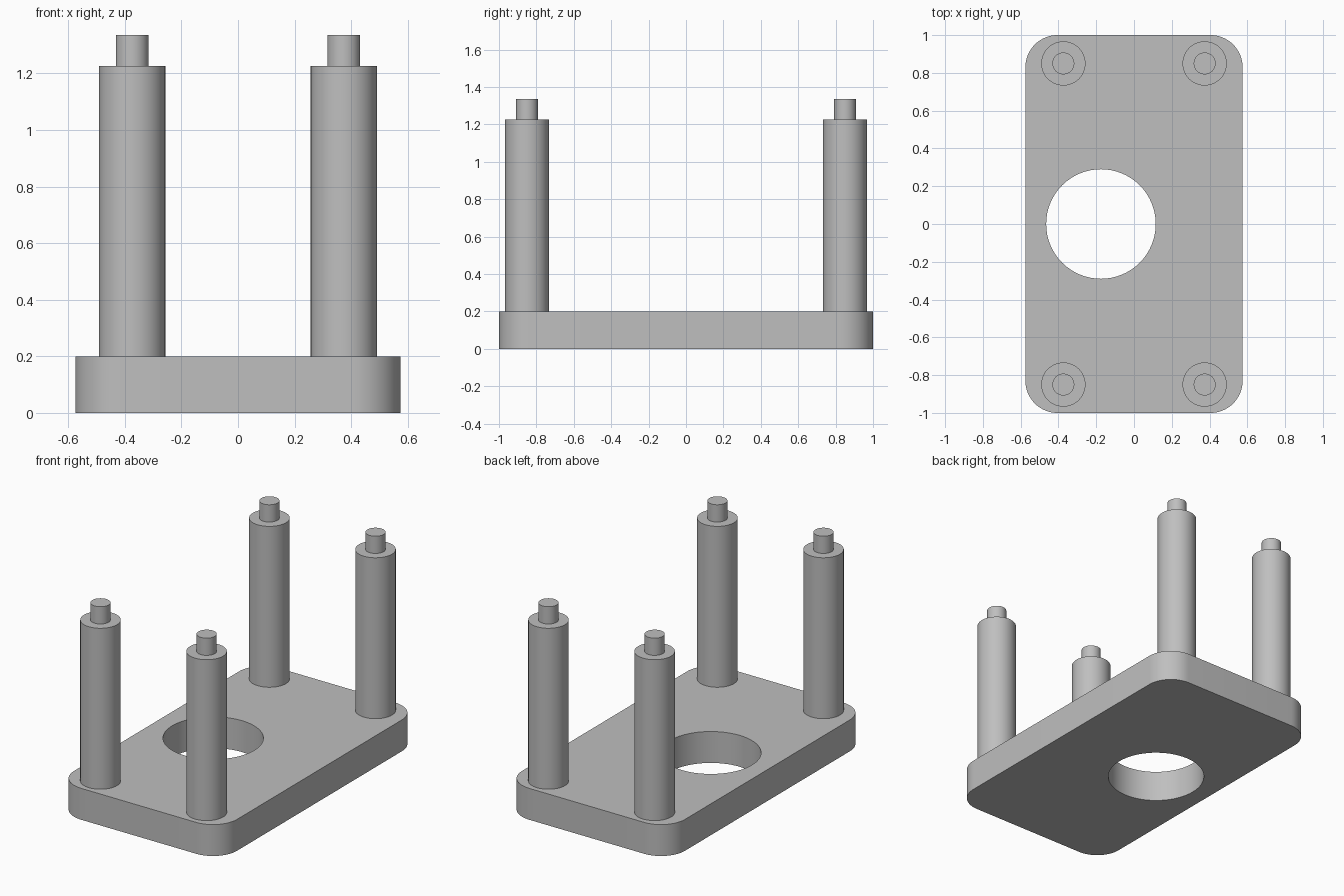
import bpy
import math
from mathutils import Vector

if "Cube" in bpy.data.objects:
    bpy.data.objects.remove(bpy.data.objects["Cube"], do_unlink=True)

HALF_X, HALF_Y, THICK, CORNER = 0.575, 1.0, 0.2, 0.17
POST_X, POST_Y = 0.374, 0.85

grey = bpy.data.materials.new("light_grey")
grey.use_nodes = True
colour = (0.52, 0.52, 0.52, 1)
grey.diffuse_color = colour
grey.node_tree.nodes["Principled BSDF"].inputs["Base Color"].default_value = colour


def finish(obj, name):
    obj.name = name
    obj.data.materials.append(grey)
    bpy.ops.object.select_all(action="DESELECT")
    obj.select_set(True)
    bpy.context.view_layer.objects.active = obj
    bpy.ops.object.shade_smooth_by_angle(angle=math.radians(30))


def arc(cx, cy, r, start, sweep, steps):
    angles = [start + sweep * i / steps for i in range(steps + 1)]
    return [Vector((cx + r * math.cos(a), cy + r * math.sin(a), 0)) for a in angles]


def add_loop(curve, points):
    spline = curve.splines.new("POLY")
    spline.points.add(len(points) - 1)
    for p, co in zip(spline.points, points):
        p.co = (*co, 1)
    spline.use_cyclic_u = True


# Base plate: rounded rectangle with an off-centre round hole
curve = bpy.data.curves.new("plate_outline", "CURVE")
curve.dimensions = "2D"
curve.fill_mode = "BOTH"
curve.extrude = THICK / 2
outline = []
for i, (sx, sy) in enumerate([(1, 1), (-1, 1), (-1, -1), (1, -1)]):
    outline += arc(sx * (HALF_X - CORNER), sy * (HALF_Y - CORNER), CORNER,
                   i * math.pi / 2, math.pi / 2, 16)
add_loop(curve, outline)
add_loop(curve, arc(-0.175, 0, 0.29, 0, math.tau, 64)[:-1])
plate = bpy.data.objects.new("base_plate", curve)
plate.location.z = THICK / 2
bpy.context.collection.objects.link(plate)
bpy.ops.object.select_all(action="DESELECT")
plate.select_set(True)
bpy.context.view_layer.objects.active = plate
bpy.ops.object.convert(target="MESH")
plate = bpy.context.object
# Weld the caps to the walls
weld = plate.modifiers.new("weld", "WELD")
bpy.ops.object.modifier_apply(modifier=weld.name)
finish(plate, "base_plate")


def cylinder(name, x, y, radius, bottom, top):
    bpy.ops.mesh.primitive_cylinder_add(
        vertices=48, radius=radius, depth=top - bottom,
        location=(x, y, (bottom + top) / 2))
    finish(bpy.context.object, name)


# Four corner posts, each with a narrow pin on top
for sx, side in ((1, "left"), (-1, "right")):
    for sy, end in ((-1, "front"), (1, "back")):
        x, y = sx * POST_X, sy * POST_Y
        cylinder(f"{end}_{side}_post", x, y, 0.117, THICK, 1.225)
        cylinder(f"{end}_{side}_pin", x, y, 0.058, 1.225, 1.335)
